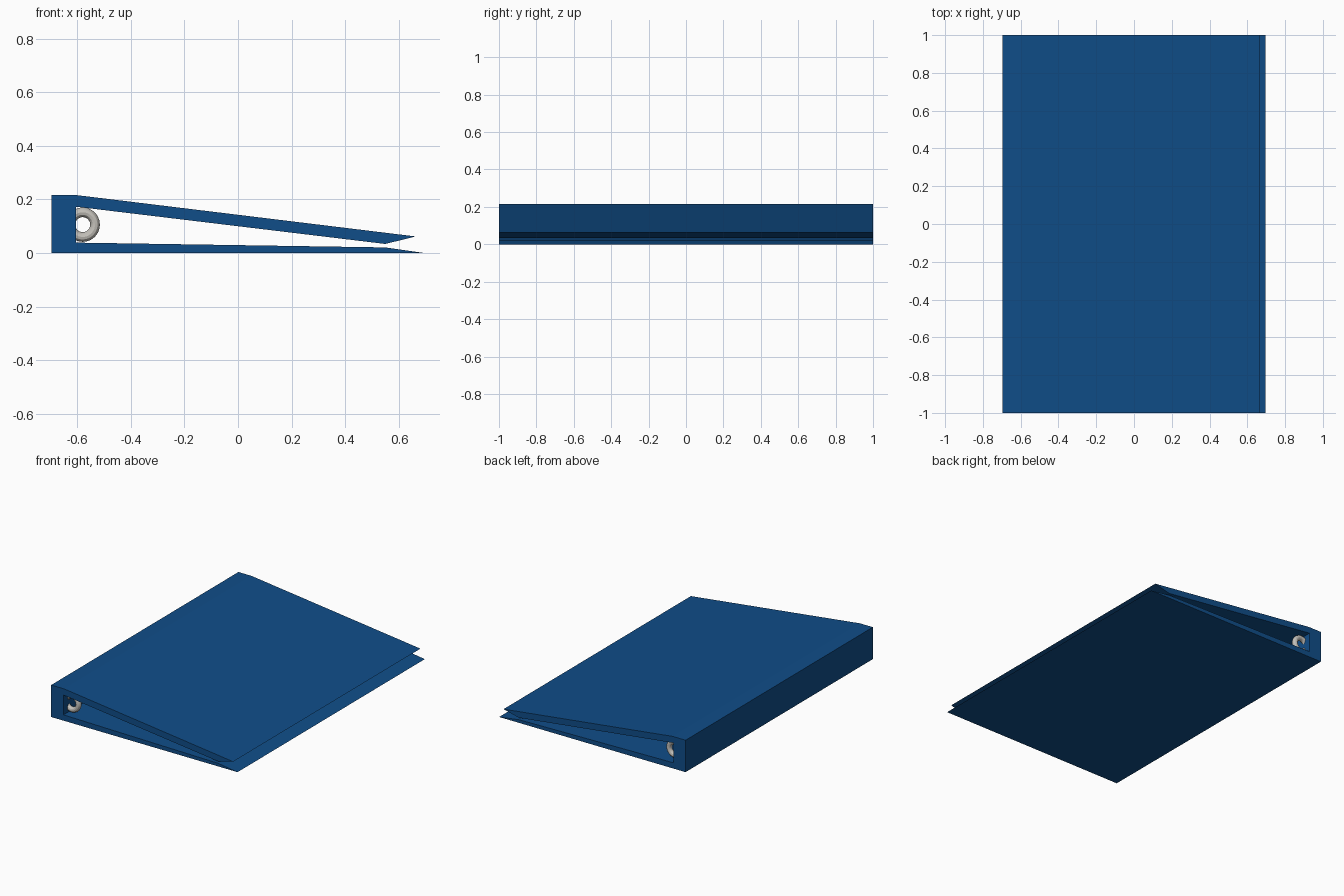
import bpy, bmesh, math

if "Cube" in bpy.data.objects:
    bpy.data.objects.remove(bpy.data.objects["Cube"])


def material(name, rgb):
    m = bpy.data.materials.new(name)
    m.diffuse_color = (*rgb, 1)
    m.use_nodes = True
    m.node_tree.nodes["Principled BSDF"].inputs["Base Color"].default_value = m.diffuse_color
    return m


blue = material("binder blue", (0.005, 0.075, 0.25))
metal = material("ring metal", (0.55, 0.53, 0.49))

# Binder cover: side profile (x, z) of spine and both covers, extruded along y
profile = [(-0.697, 0), (0.697, 0), (0.55, 0.021), (-0.605, 0.039),
           (-0.605, 0.173), (0.55, 0.034), (0.664, 0.062),
           (-0.6, 0.216), (-0.697, 0.216)]
bm = bmesh.new()
face = bm.faces.new([bm.verts.new((x, -1, z)) for x, z in profile])
ext = bmesh.ops.extrude_face_region(bm, geom=[face])
moved = [v for v in ext["geom"] if isinstance(v, bmesh.types.BMVert)]
bmesh.ops.translate(bm, verts=moved, vec=(0, 2, 0))
bmesh.ops.recalc_face_normals(bm, faces=bm.faces)
mesh = bpy.data.meshes.new("binder_cover")
bm.to_mesh(mesh)
bm.free()
mesh.materials.append(blue)
cover = bpy.data.objects.new("binder_cover", mesh)
bpy.context.collection.objects.link(cover)

# Metal rings partly sunk into the spine
for i, y in enumerate((-0.94, 0, 0.94)):
    bpy.ops.mesh.primitive_torus_add(
        major_radius=0.046, minor_radius=0.018, major_segments=48,
        minor_segments=12, location=(-0.58, y, 0.106),
        rotation=(math.pi / 2, 0, 0))
    ring = bpy.context.object
    ring.name = f"ring_{i + 1}"
    ring.data.materials.append(metal)
    bpy.ops.object.shade_smooth_by_angle()
